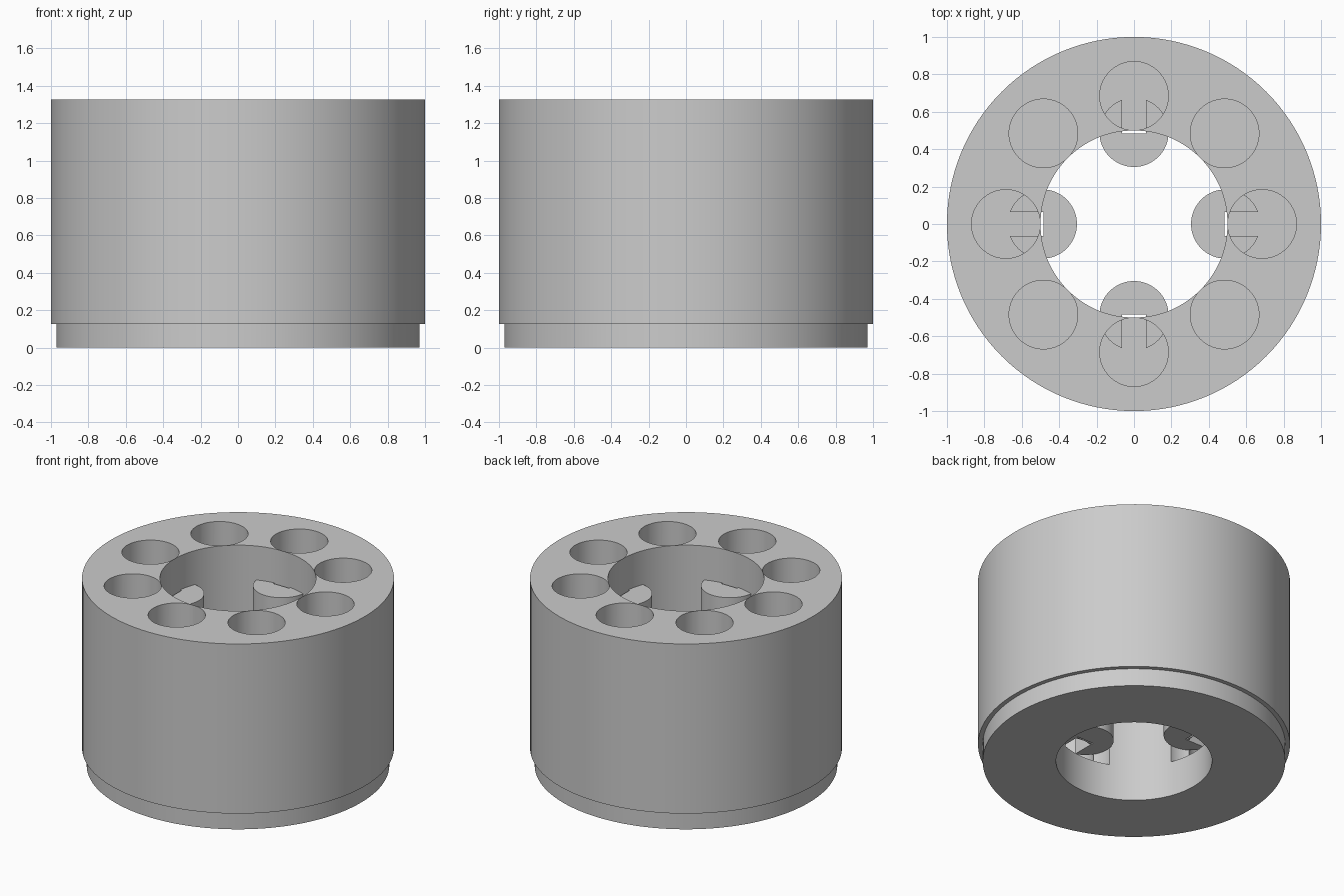
import bpy, bmesh, math
from mathutils import Matrix, Vector

old = bpy.data.objects.get("Cube")
if old:
    bpy.data.objects.remove(old, do_unlink=True)

HEIGHT, STEP = 1.325, 0.125
HOLE_R, HOLE_DIST, HOLE_FLOOR = 0.1835, 0.685, 0.25
TAB_R, TAB_DIST, TAB_LOW, TAB_TOP = 0.185, 0.49, 0.37, 1.085
SLOT_HALF, SLOT_START = 0.063, 0.484

grey = bpy.data.materials.new("plain grey")
grey.use_nodes = True
grey.diffuse_color = (0.6, 0.6, 0.6, 1)
grey.node_tree.nodes["Principled BSDF"].inputs["Base Color"].default_value = (0.6, 0.6, 0.6, 1)


def make_object(name, bm):
    bmesh.ops.recalc_face_normals(bm, faces=bm.faces)
    mesh = bpy.data.meshes.new(name)
    bm.to_mesh(mesh)
    bm.free()
    mesh.materials.append(grey)
    obj = bpy.data.objects.new(name, mesh)
    bpy.context.collection.objects.link(obj)
    return obj


def add_cylinder(bm, x, y, radius, low, high, sides=64):
    place = Matrix.Translation((x, y, (low + high) / 2))
    bmesh.ops.create_cone(bm, cap_ends=True, segments=sides, radius1=radius,
                          radius2=radius, depth=high - low, matrix=place)


def ring_cutter(name, count, dist, radius, low, high):
    bm = bmesh.new()
    for i in range(count):
        a = math.tau * i / count
        add_cylinder(bm, dist * math.cos(a), dist * math.sin(a), radius, low, high)
    return make_object(name, bm)


def activate(obj):
    bpy.ops.object.select_all(action='DESELECT')
    obj.select_set(True)
    bpy.context.view_layer.objects.active = obj


def cut(obj, cutter):
    cutter.hide_render = True
    mod = obj.modifiers.new("cut", 'BOOLEAN')
    mod.operation, mod.solver, mod.object = 'DIFFERENCE', 'EXACT', cutter
    activate(obj)
    bpy.ops.object.modifier_apply(modifier=mod.name)
    bpy.data.objects.remove(cutter, do_unlink=True)


def smooth(obj):
    activate(obj)
    bpy.ops.object.shade_smooth_by_angle(angle=math.radians(30))


# Stepped drum with a central bore, turned from its cross-section
bm = bmesh.new()
section = [(0.5, 0), (0.97, 0), (0.97, STEP), (1, STEP), (1, HEIGHT), (0.5, HEIGHT)]
verts = [bm.verts.new((r, 0, z)) for r, z in section]
edges = [bm.edges.new((verts[i - 1], verts[i])) for i in range(len(verts))]
bmesh.ops.spin(bm, geom=verts + edges, cent=(0, 0, 0), axis=(0, 0, 1),
               angle=math.tau, steps=128, use_merge=True)
bmesh.ops.remove_doubles(bm, verts=bm.verts, dist=0.0001)
drum = make_object("drum", bm)

# Ring of eight blind holes, and pockets opening the wall below each tab
cut(drum, ring_cutter("hole_cutter", 8, HOLE_DIST, HOLE_R, HOLE_FLOOR, HEIGHT + 0.1))
cut(drum, ring_cutter("pocket_cutter", 4, TAB_DIST, 0.186, HOLE_FLOOR, TAB_LOW + 0.004))
smooth(drum)

# Four slotted round tabs standing through the bore wall
for i, side in enumerate(("left", "back", "right", "front")):
    bm = bmesh.new()
    add_cylinder(bm, TAB_DIST, 0, TAB_R, TAB_LOW, TAB_TOP)
    tab = make_object(side + "_tab", bm)
    bm = bmesh.new()
    bmesh.ops.create_cube(bm, size=1)
    bmesh.ops.scale(bm, vec=Vector((0.4, SLOT_HALF * 2, 2)), verts=bm.verts)
    bmesh.ops.translate(bm, vec=Vector((SLOT_START + 0.2, 0, 0.7)), verts=bm.verts)
    cut(tab, make_object("slot_cutter", bm))
    tab.data.transform(Matrix.Rotation(math.tau * i / 4, 4, 'Z'))
    smooth(tab)
